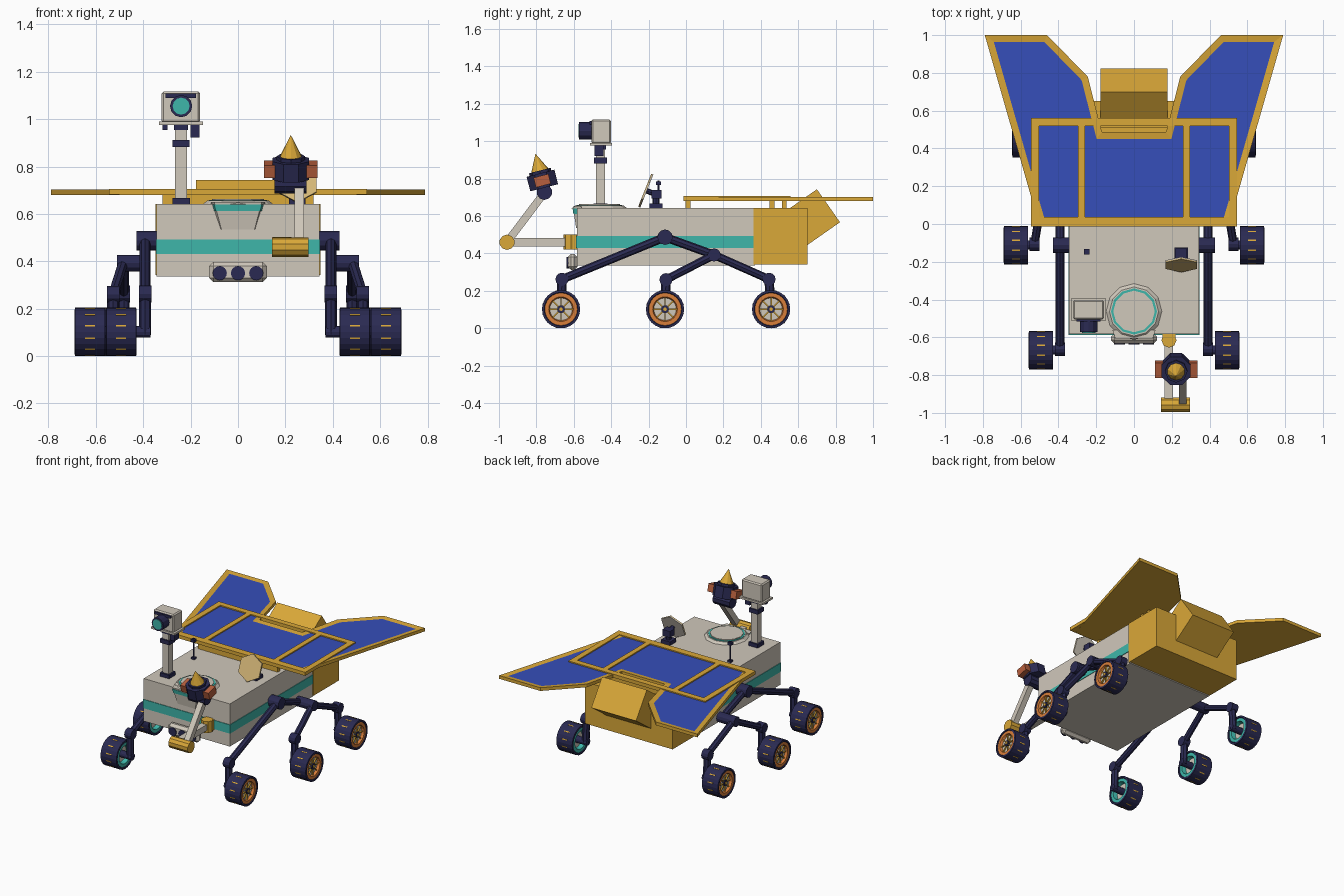
import bpy, bmesh, math
from mathutils import Vector, Matrix

if "Cube" in bpy.data.objects:
    bpy.data.objects.remove(bpy.data.objects["Cube"])

def mat(name, r, g, b):
    m = bpy.data.materials.new(name)
    lin = [((c / 255 + 0.055) / 1.055) ** 2.4 for c in (r, g, b)]
    m.diffuse_color = (*lin, 1)
    m.use_nodes = True
    m.node_tree.nodes["Principled BSDF"].inputs["Base Color"].default_value = m.diffuse_color
    return m

BEIGE = mat("warm_grey", 208, 200, 187)
NAVY = mat("navy", 42, 42, 82)
GOLD = mat("gold", 218, 168, 56)
BLUE = mat("solar_blue", 54, 78, 186)
TEAL = mat("teal", 62, 182, 170)
ORANGE = mat("orange", 216, 126, 58)
RUST = mat("rust", 184, 96, 62)
SAND = mat("sand", 214, 184, 120)

def finish(name, bm, *mats):
    bmesh.ops.recalc_face_normals(bm, faces=bm.faces)
    me = bpy.data.meshes.new(name)
    bm.to_mesh(me)
    bm.free()
    for m in mats:
        me.materials.append(m)
    ob = bpy.data.objects.new(name, me)
    bpy.context.collection.objects.link(ob)
    return ob

def blocks(name, mats4, m):
    """Several unit cubes, each placed by its own matrix."""
    bm = bmesh.new()
    for mx in mats4:
        bmesh.ops.create_cube(bm, size=1, matrix=mx)
    return finish(name, bm, m)

def box(name, x, y, z, m, bevel=0, tilt=0):
    c = [(a[0] + a[1]) / 2 for a in (x, y, z)]
    d = [a[1] - a[0] for a in (x, y, z)]
    ob = blocks(name, [Matrix.Translation(c) @ Matrix.Rotation(tilt, 4, 'X') @ Matrix.Diagonal((*d, 1))], m)
    if bevel:
        mod = ob.modifiers.new("bevel", 'BEVEL')
        mod.width, mod.segments = bevel, 1
    return ob

def rod(name, p, q, r, m, n=12, r2=None, spin=0.0):
    p, q = Vector(p), Vector(q)
    d = q - p
    mx = Matrix.Translation((p + q) / 2) @ d.to_track_quat('Z', 'Y').to_matrix().to_4x4() @ Matrix.Rotation(spin, 4, 'Z')
    bm = bmesh.new()
    bmesh.ops.create_cone(bm, cap_ends=True, segments=n, radius1=r, radius2=r if r2 is None else r2,
                          depth=d.length, matrix=mx)
    return finish(name, bm, m)

def prism(name, pts, z0, z1):
    bm = bmesh.new()
    f = bm.faces.new([bm.verts.new((x, y, z0)) for x, y in pts])
    top = bmesh.ops.extrude_face_region(bm, geom=[f])
    bmesh.ops.translate(bm, verts=[v for v in top["geom"] if isinstance(v, bmesh.types.BMVert)], vec=(0, 0, z1 - z0))
    bmesh.ops.recalc_face_normals(bm, faces=bm.faces)
    return bm

# body, stripe and rear gold box
box("body", (-.343, .343), (-.583, .37), (.335, .642), BEIGE)
box("body_stripe", (-.347, .347), (-.587, .36), (.43, .493), TEAL)
box("rear_box", (-.349, .349), (.36, .65), (.342, .642), GOLD)
box("rear_tilted_box", (-.178, .178), (.566, .781), (.486, .701), GOLD, tilt=math.radians(-55))

# front lens plate
box("lens_plate", (-.122, .122), (-.632, -.58), (.312, .398), BEIGE, .018)
for x in (-.077, 0, .077):
    rod("front_lens", (x, -.62, .35), (x, -.638, .35), .03, NAVY, 16)

# round hatch on the deck, with its front lip
rod("hatch_rim", (0, -.463, .64), (0, -.463, .656), .15, BEIGE, 12, .13)
rod("hatch_ring", (0, -.463, .65), (0, -.463, .659), .122, TEAL, 12)
rod("hatch_lid", (0, -.463, .65), (0, -.463, .664), .11, BEIGE, 12)

def lip(name, z0, z1, extra, m):
    bm = bmesh.new()
    rings = []
    for z in (z0, z1):
        t = (z - .535) / .115
        w, y = .085 + .03 * t + extra, -.587 - .018 * t - extra
        rings.append([bm.verts.new(c) for c in ((-w, -.56, z), (-w + .015, y, z), (w - .015, y, z), (w, -.56, z))])
    a, b = rings
    bm.faces.new(a)
    bm.faces.new(b)
    for i in range(4):
        j = (i + 1) % 4
        bm.faces.new((a[i], a[j], b[j], b[i]))
    finish(name, bm, m)

lip("hatch_lip", .535, .65, 0, BEIGE)
lip("hatch_lip_stripe", .612, .64, .003, TEAL)

# solar panel: one winged outline with an inset blue field
half = [(.17, .487), (.245, .78), (.46, 1.0), (.79, 1.0), (.50, -.012)]
outline = half + [(-x, y) for x, y in reversed(half)]
bm = prism("solar_wings", outline, .68, .703)
top = max(bm.faces, key=lambda f: f.calc_center_median().z)
bmesh.ops.inset_region(bm, faces=[top], thickness=.036, use_even_offset=True)
bmesh.ops.translate(bm, verts=top.verts, vec=(0, 0, -.005))
top.material_index = 1
finish("solar_wings", bm, GOLD, BLUE)
Z = (.681, .706)
box("panel_front_bar", (-.545, .545), (-.014, .036), Z, GOLD)
box("panel_back_bar", (-.545, .545), (.518, .56), Z, GOLD)
for s in (-1, 1):
    for n, a, b in (("panel_side_bar", .504, .545), ("panel_divider", .26, .297)):
        box(n, sorted((s * a, s * b)), (.0, .55), Z, GOLD)
for y in (.01, .46, .525):
    box("panel_support", (-.318, .318), (y - .013, y + .013), (.64, .682), GOLD)

# camera mast
MX, MY = -.24, -.457
box("mast_base", (MX - .037, MX + .037), (MY - .037, MY + .037), (.64, .668), NAVY)
box("mast", (MX - .025, MX + .025), (MY - .024, MY + .024), (.66, .98), BEIGE)
box("mast_collar", (MX - .036, MX + .036), (MY - .034, MY + .034), (.882, .912), NAVY)
box("mast_neck", (MX - .03, MX + .03), (MY - .03, MY + .03), (.955, .978), NAVY)
box("head_plate", (-.333, -.147), (-.512, -.395), (.976, .99), BEIGE)
box("camera_head", (-.322, -.16), (-.505, -.402), (.985, 1.117), BEIGE, .008)
rod("camera_barrel", (MX, -.5, 1.055), (MX, -.572, 1.055), .047, NAVY, 12)
rod("camera_glass", (MX, -.57, 1.055), (MX, -.576, 1.055), .036, TEAL, 12)
box("camera_brow", (-.305, -.178), (-.515, -.50), (1.09, 1.108), NAVY)
box("small_sensor", (-.318, -.298), (-.48, -.45), (.955, .978), NAVY)
box("side_sensor", (-.2, -.163), (-.49, -.44), (.922, .978), NAVY)

# dish antenna and thin whip
box("dish_base", (.215, .285), (-.195, -.125), (.64, .668), NAVY)
rod("dish_post", (.25, -.16, .66), (.25, -.16, .735), .018, NAVY, 8)
box("dish_pivot", (.22, .28), (-.185, -.13), (.695, .74), NAVY)
rod("dish_arm", (.25, -.16, .715), (.25, -.21, .735), .015, NAVY, 8)
c, n = Vector((.25, -.215, .736)), Vector((0, -.93, .37))
rod("dish_back", c - n * .006, c, .095, BEIGE, 6, spin=0)
rod("dish_face", c, c + n * .006, .095, SAND, 6, spin=0)
rod("whip", (-.25, -.147, .64), (-.25, -.147, .79), .006, NAVY, 8)
box("whip_foot", (-.263, -.237), (-.16, -.134), (.64, .655), NAVY)
box("whip_cap", (-.264, -.236), (-.161, -.133), (.765, .785), NAVY)

# robot arm
rod("shoulder", (.185, -.615, .42), (.185, -.615, .502), .04, GOLD, 8)
box("shoulder_mount", (.15, .22), (-.61, -.58), (.425, .497), GOLD)
box("upper_arm", (.162, .206), (-.955, -.62), (.438, .482), BEIGE)
rod("elbow", (.143, -.957, .46), (.297, -.957, .46), .041, GOLD, 10)
rod("forearm", (.258, -.957, .46), (.258, -.757, .725), .029, BEIGE, 4, spin=math.pi / 4)
rod("wrist", (.155, -.757, .728), (.29, -.757, .728), .042, NAVY, 10)
ax = Vector((0, -.25, .968)).normalized()
h = Vector((.223, -.768, .79))
rod("tool_head", h - ax * .04, h + ax * .04, .083, NAVY, 8, spin=math.pi / 8)
rod("tool_collar", h + ax * .03, h + ax * .055, .06, NAVY, 8)
rod("drill_tip", h + ax * .045, h + ax * .148, .052, GOLD, 10, 0)
box("tool_side_blocks", (.11, .336), (-.81, -.728), (.762, .816), RUST, tilt=math.radians(14.5))

# wheel: (offset outward, radius, colour of the band to the next point)
PROFILE = [(-.03, 0, 1), (-.03, .058, 2), (-.06, .064, 2), (-.06, .086, 0), (-.065, .09, 0), (-.063, .102, 0),
           (.063, .102, 0), (.065, .09, 0), (.06, .087, 3), (.06, .066, 3), (.042, .06, 1), (.042, 0, 1)]

def wheel(s, cx, cy, leg_x, joint):
    N = 24
    C = Vector((s * cx, cy, .102))
    bm = bmesh.new()
    rings = [[bm.verts.new(C + Vector((s * o, r * math.cos(k * math.tau / N), r * math.sin(k * math.tau / N))))
              for k in range(N)] for o, r, _ in PROFILE]
    for i in range(len(PROFILE) - 1):
        for k in range(N):
            j = (k + 1) % N
            f = bm.faces.new((rings[i][k], rings[i][j], rings[i + 1][j], rings[i + 1][k]))
            f.material_index = PROFILE[i][2]
    bmesh.ops.remove_doubles(bm, verts=bm.verts, dist=1e-5)
    finish("wheel", bm, NAVY, BEIGE, TEAL, ORANGE)

    def ring(count, o, r, size, phase=0):
        return [Matrix.Translation(C + Vector((s * o, 0, 0))) @ Matrix.Rotation((k + phase) * math.tau / count, 4, 'X')
                @ Matrix.Translation((0, 0, r)) @ Matrix.Diagonal((*size, 1)) for k in range(count)]
    blocks("wheel_spokes", ring(8, .045, .036, (.012, .007, .056)), GOLD)
    blocks("wheel_cleats", ring(12, 0, .101, (.042, .007, .004), .5), GOLD)
    rod("wheel_hub", C, C + Vector((s * .056, 0, 0)), .021, NAVY, 12)
    rod("hub_cap", C, C + Vector((s * .06, 0, 0)), .01, GOLD, 8)
    # axle, leg and knee joint
    rod("axle", (s * (leg_x - .022), cy, .102), C, .024, NAVY)
    rod("leg", (s * leg_x, cy, .09), (s * leg_x, *joint), .025, NAVY, 8)
    rod("knee", (s * (leg_x - .026), *joint), (s * (leg_x + .026), *joint), .035, NAVY)

# rocker and bogie suspension on both sides
for s in (-1, 1):
    wheel(s, .493, -.668, .392, (-.663, .262))
    wheel(s, .625, -.112, .527, (-.107, .26))
    wheel(s, .58, .455, .482, (.444, .262))
    pivot, bogie = (s * .392, -.112, .487), (s * .392, .15, .392)
    rod("rocker_pivot", (s * .335, -.112, .487), (s * .428, -.112, .487), .041, NAVY)
    rod("rocker_front", pivot, (s * .392, -.663, .262), .023, NAVY, 8)
    rod("rocker_rear", pivot, bogie, .023, NAVY, 8)
    rod("bogie_pivot", (s * .37, .15, .392), (s * .51, .15, .392), .035, NAVY)
    rod("bogie_front", (s * .485, .15, .392), (s * .527, -.107, .26), .022, NAVY, 8)
    rod("bogie_rear", (s * .482, .15, .392), (s * .482, .444, .262), .022, NAVY, 8)
